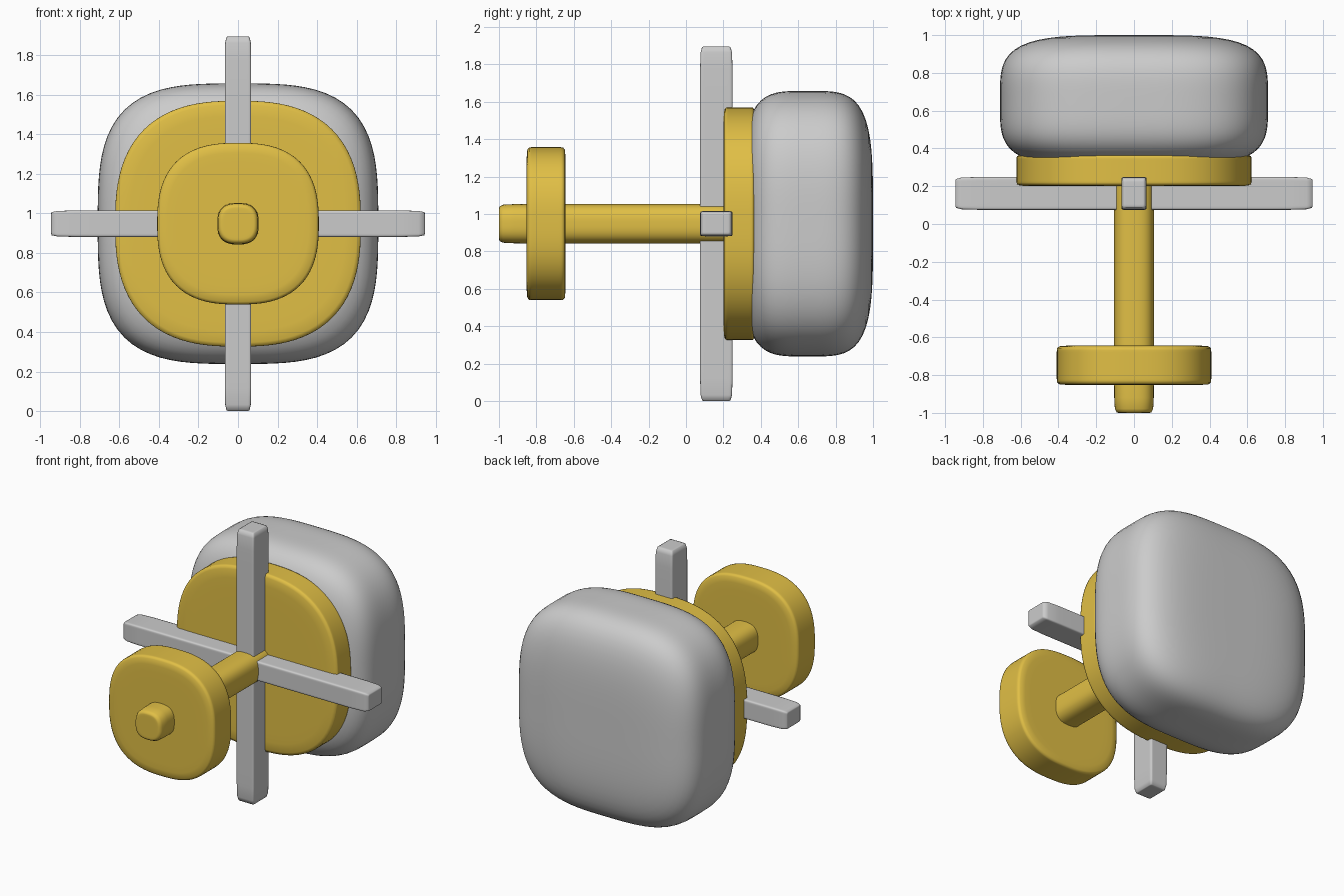
import bpy
import math

if "Cube" in bpy.data.objects:
    bpy.data.objects.remove(bpy.data.objects["Cube"])

CZ = 0.948  # height of the central axis

gold = bpy.data.materials.new("gold")
gold.diffuse_color = (0.75, 0.52, 0.06, 1)
gold.use_nodes = True
gold.node_tree.nodes["Principled BSDF"].inputs["Base Color"].default_value = gold.diffuse_color


def squircle(a, n):
    """Point of a unit superellipse with exponent n in direction a."""
    c, s = math.cos(a), math.sin(a)
    k = (abs(c) ** n + abs(s) ** n) ** (-1 / n)
    return c * k, s * k


def rounded_solid(name, centre, half, axis, n_outline, n_profile, mat=None, seg=96, rings=48):
    """Superellipsoid: squircle outline swept along a squircle profile on the given axis."""
    u, v = (axis + 1) % 3, (axis + 2) % 3

    def place(pu, pv, pa):
        p = [0, 0, 0]
        p[u], p[v], p[axis] = pu * half[u], pv * half[v], pa * half[axis]
        return p

    verts = [place(0, 0, -1)]
    for i in range(1, rings):
        r, h = squircle(-math.pi / 2 + math.pi * i / rings, n_profile)
        for j in range(seg):
            a, b = squircle(2 * math.pi * j / seg, n_outline)
            verts.append(place(a * r, b * r, h))
    verts.append(place(0, 0, 1))
    last = len(verts) - 1
    faces = []
    for j in range(seg):
        k = (j + 1) % seg
        faces.append((0, 1 + k, 1 + j))
        for i in range(rings - 2):
            o = 1 + i * seg
            faces.append((o + j, o + k, o + seg + k, o + seg + j))
        o = 1 + (rings - 2) * seg
        faces.append((o + j, o + k, last))
    mesh = bpy.data.meshes.new(name)
    mesh.from_pydata(verts, [], faces)
    mesh.polygons.foreach_set("use_smooth", [True] * len(faces))
    if mat:
        mesh.materials.append(mat)
    ob = bpy.data.objects.new(name, mesh)
    ob.location = centre
    bpy.context.collection.objects.link(ob)
    return ob


# large cushion-shaped body at the back
rounded_solid("body", (0, 0.65, CZ), (0.71, 0.35, 0.71), 1, 3.3, 4)

# gold plate, shaft and front disc along the y axis
rounded_solid("back_plate", (0, 0.285, CZ), (0.622, 0.085, 0.622), 1, 2.6, 20, gold)
rounded_solid("shaft", (0, -0.36, CZ), (0.105, 0.64, 0.105), 1, 2.7, 20, gold)
rounded_solid("front_disc", (0, -0.748, CZ), (0.409, 0.104, 0.409), 1, 2.6, 20, gold)

# crossed bars in front of the plate
rounded_solid("horizontal_bar", (0, 0.162, CZ), (0.946, 0.087, 0.067), 0, 20, 20)
rounded_solid("vertical_bar", (0, 0.162, CZ), (0.067, 0.087, 0.948), 2, 20, 20)
